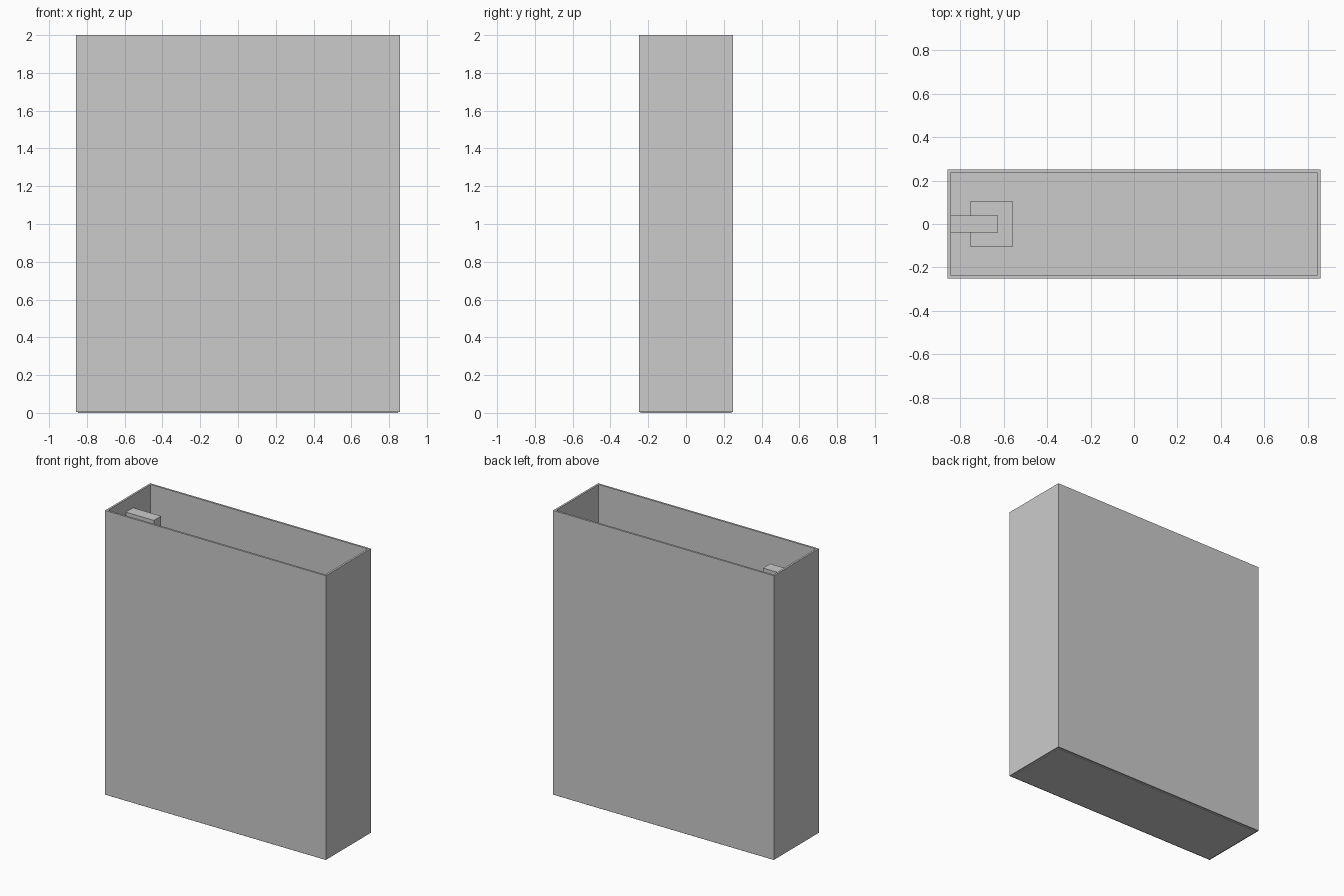
import bpy, bmesh

if "Cube" in bpy.data.objects:
    bpy.data.objects.remove(bpy.data.objects["Cube"])


def box(name, x, y, z, open_top=False):
    """Axis-aligned box from (min, max) ranges, optionally without its top face."""
    bm = bmesh.new()
    bmesh.ops.create_cube(bm, size=1)
    for v in bm.verts:
        v.co = [r[0] if c < 0 else r[1] for c, r in zip(v.co, (x, y, z))]
    if open_top:
        bm.normal_update()
        top = [f for f in bm.faces if f.normal.z > 0.9]
        bmesh.ops.delete(bm, geom=top, context='FACES_ONLY')
    mesh = bpy.data.meshes.new(name)
    bm.to_mesh(mesh)
    bm.free()
    obj = bpy.data.objects.new(name, mesh)
    bpy.context.collection.objects.link(obj)
    return obj


# Open-topped tank with thin walls
tank = box("tank", (-0.857, 0.857), (-0.25, 0.25), (0.006, 2.0), open_top=True)
walls = tank.modifiers.new("wall_thickness", 'SOLIDIFY')
walls.thickness = 0.014
walls.offset = -1
walls.use_even_offset = True

# Slightly inset base plate
box("base_plate", (-0.847, 0.847), (-0.24, 0.24), (0.0, 0.008))

# Bracket arm from the left wall, with the wider block hanging below it
box("bracket_arm", (-0.848, -0.625), (-0.04, 0.04), (1.80, 1.912))
box("hanging_block", (-0.753, -0.56), (-0.106, 0.106), (1.58, 1.80))
